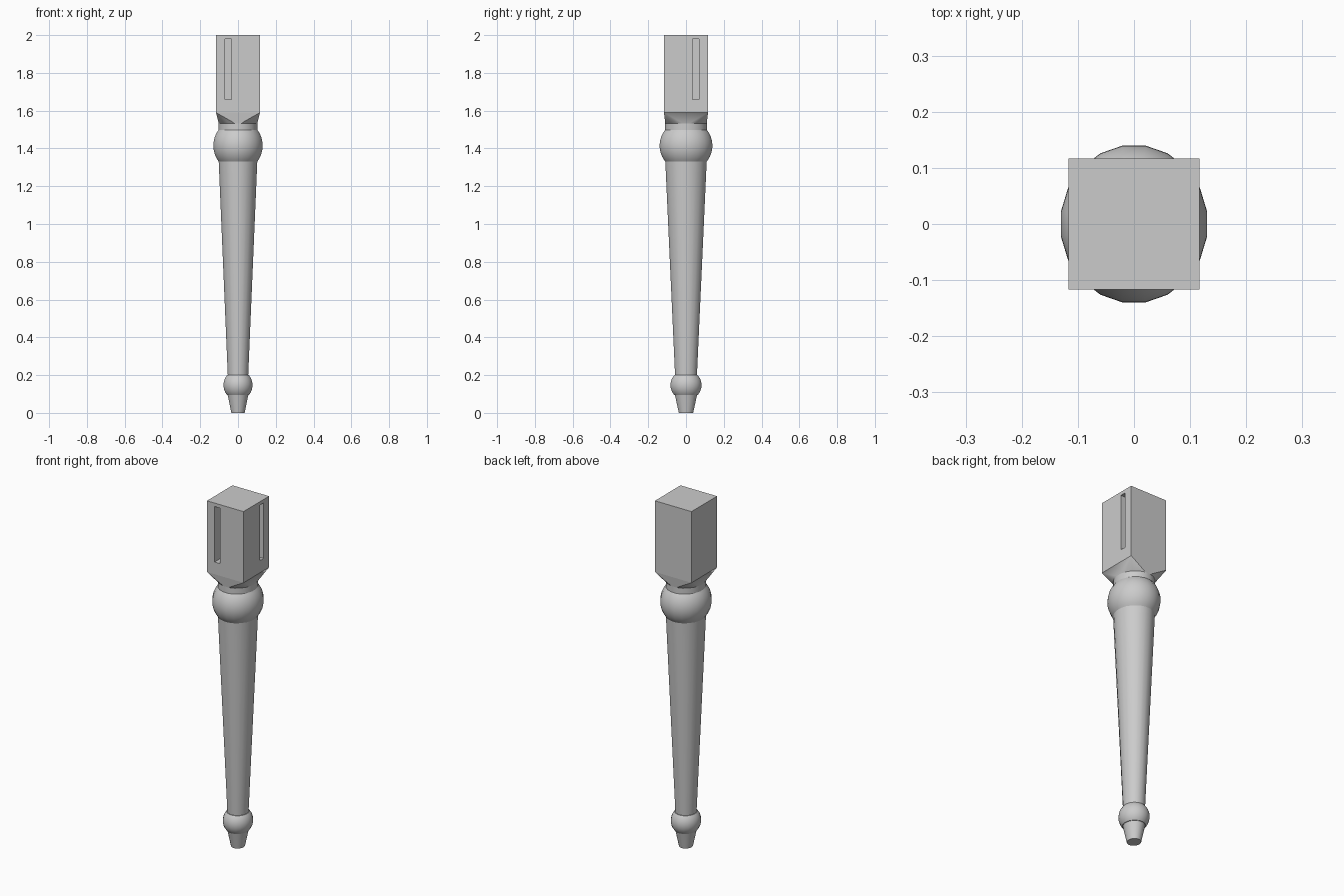
import bpy, bmesh
from math import sin, cos, radians

cube = bpy.data.objects.get("Cube")
if cube:
    bpy.data.objects.remove(cube, do_unlink=True)

SIDES = 20
OVAL = (0.97, 1.04)   # turned parts are slightly deeper than wide
HALF = 0.1165         # half width of the square block

grey = bpy.data.materials.new("plain grey")
grey.use_nodes = True
COLOUR = (0.6, 0.6, 0.6, 1)
grey.diffuse_color = COLOUR
grey.node_tree.nodes["Principled BSDF"].inputs["Base Color"].default_value = COLOUR


def finish(name, bm, smooth=False):
    bmesh.ops.recalc_face_normals(bm, faces=bm.faces)
    mesh = bpy.data.meshes.new(name)
    bm.to_mesh(mesh)
    bm.free()
    mesh.materials.append(grey)
    obj = bpy.data.objects.new(name, mesh)
    bpy.context.collection.objects.link(obj)
    if smooth:
        bpy.ops.object.select_all(action="DESELECT")
        obj.select_set(True)
        bpy.context.view_layer.objects.active = obj
        bpy.ops.object.shade_smooth_by_angle(angle=radians(30))
    return obj


def ring(bm, r, z):
    angles = [radians(360 / SIDES * (i + 0.5)) for i in range(SIDES)]
    return [bm.verts.new((r * OVAL[0] * cos(a), r * OVAL[1] * sin(a), z)) for a in angles]


def turned(name, profile):
    """Closed lathe shape from (radius, height) pairs."""
    bm = bmesh.new()
    rings = [ring(bm, r, z) for r, z in profile]
    for low, high in zip(rings, rings[1:]):
        for i in range(SIDES):
            j = (i + 1) % SIDES
            bm.faces.new((low[i], low[j], high[j], high[i]))
    bm.faces.new(rings[0])
    bm.faces.new(rings[-1])
    return finish(name, bm, True)


def ball(name, radius, centre, cut, steps=12):
    """Sphere band trimmed at plus and minus the cut angle."""
    angles = [radians(cut * (2 * i / steps - 1)) for i in range(steps + 1)]
    return turned(name, [(radius * cos(a), centre + radius * sin(a)) for a in angles])


def box(name, low, high):
    bm = bmesh.new()
    bmesh.ops.create_cube(bm, size=1)
    for v in bm.verts:
        v.co = [l + (h - l) * (c + 0.5) for l, h, c in zip(low, high, v.co)]
    return finish(name, bm)


# Turned lower parts
turned("foot", [(0.037, 0), (0.057, 0.095)])
ball("ankle_ball", 0.08, 0.147, 41)
turned("tapered_shaft", [(0.056, 0.19), (0.107, 1.34)])
ball("upper_ball", 0.136, 1.415, 39)
turned("neck", [(0.107, 1.49), (0.107, 1.533)])

# Collar blending the round neck into the square block
bm = bmesh.new()
low = ring(bm, 0.107, 1.533)
corners = [bm.verts.new((x * HALF, y * HALF, 1.59))
           for x, y in ((1, 1), (-1, 1), (-1, -1), (1, -1))]
for i in range(SIDES):
    j = (i + 1) % SIDES
    a, b = corners[i * 4 // SIDES], corners[j * 4 // SIDES]
    bm.faces.new((low[i], low[j], a) if a is b else (low[i], low[j], b, a))
finish("collar", bm, True)

# Square block with a mortise slot in the front and right-hand faces
block = box("top_block", (-HALF, -HALF, 1.59), (HALF, HALF, 2))
DEPTH = 0.09
slots = [
    box("front_slot_cutter", (-0.068, -HALF - 0.05, 1.66), (-0.034, DEPTH - HALF, 1.98)),
    box("side_slot_cutter", (HALF - DEPTH, 0.034, 1.66), (HALF + 0.05, 0.068, 1.98)),
]
for cutter in slots:
    cutter.hide_render = True
    mod = block.modifiers.new("slot", "BOOLEAN")
    mod.operation = "DIFFERENCE"
    mod.solver = "EXACT"
    mod.object = cutter
    bpy.context.view_layer.objects.active = block
    bpy.ops.object.modifier_apply(modifier=mod.name)
    bpy.data.objects.remove(cutter, do_unlink=True)
